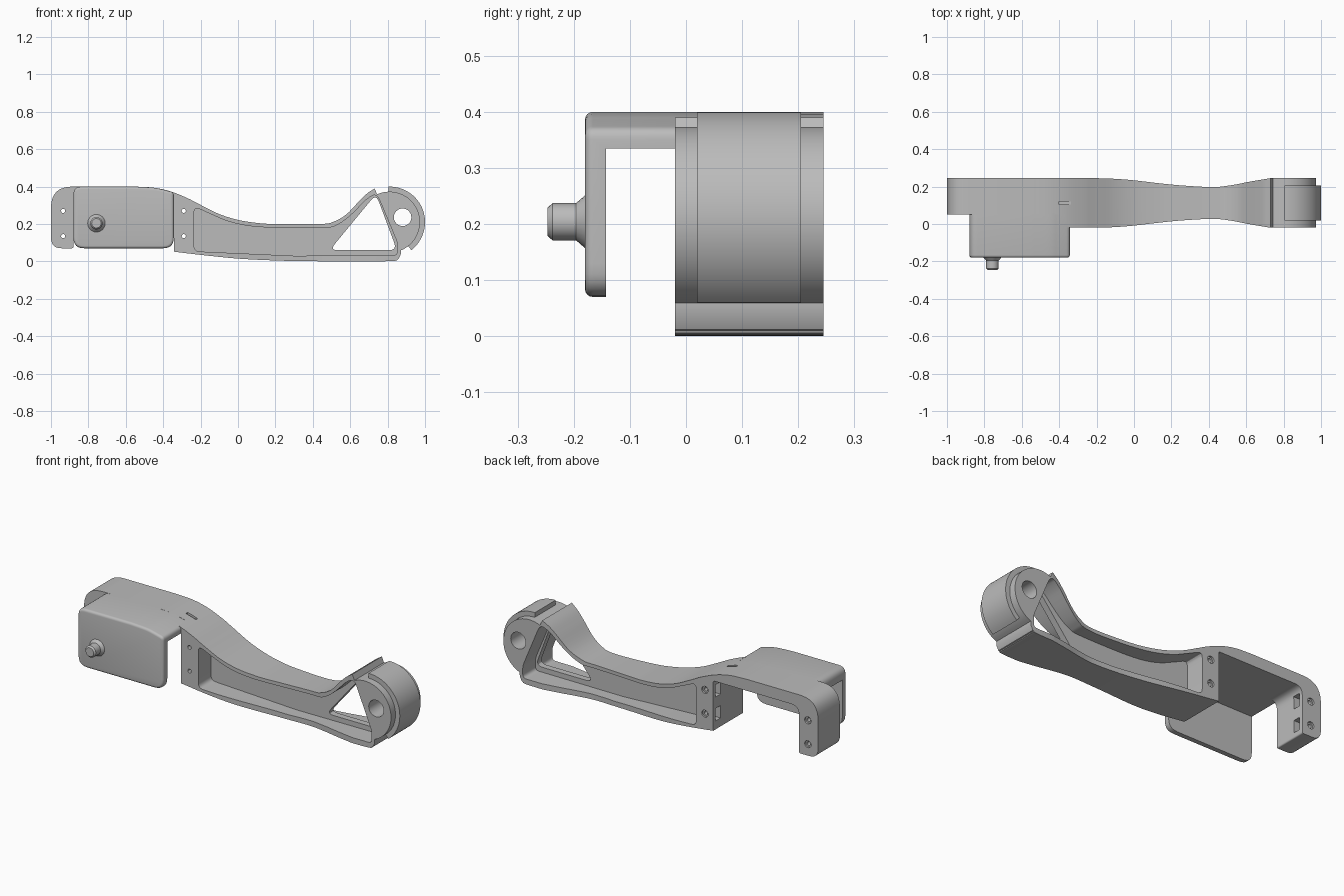
import bpy, bmesh, math
from mathutils import Vector

cube = bpy.data.objects.get("Cube")
if cube:
    bpy.data.objects.remove(cube)

grey = bpy.data.materials.new("plain_grey")
grey.use_nodes = True
COLOUR = (0.5, 0.5, 0.5, 1)
grey.diffuse_color = COLOUR
grey.node_tree.nodes["Principled BSDF"].inputs["Base Color"].default_value = COLOUR
MID = 0.1125   # centre plane of the arm in y


def spline(pts, n=6):
    """Smooth curve through the points."""
    p = [Vector(q) for q in pts]
    p = [2 * p[0] - p[1]] + p + [2 * p[-1] - p[-2]]
    out = []
    for a, b, c, d in zip(p, p[1:], p[2:], p[3:]):
        for i in range(n):
            t = i / n
            out.append(0.5 * (2 * b + (c - a) * t + (2 * a - 5 * b + 4 * c - d) * t * t
                              + (3 * b - a - 3 * c + d) * t ** 3))
    return out + [p[-2]]


def corner(prev, at, nxt, r, n=6):
    """Rounded corner between two edges."""
    prev, at, nxt = Vector(prev), Vector(at), Vector(nxt)
    a = at + (prev - at).normalized() * r
    b = at + (nxt - at).normalized() * r
    k = 0.18
    return [(a * (1 - t) ** 2 + at * 2 * t * (1 - t) + b * t * t) * (1 - k * t * (1 - t))
            + at * (k * t * (1 - t)) for t in (i / n for i in range(n + 1))]


def rounded(pts, r):
    out = []
    for i, p in enumerate(pts):
        out += corner(pts[i - 1], p, pts[(i + 1) % len(pts)], r)
    return out


def arc(cx, cz, r, a0, a1, n=32):
    return [Vector((cx + r * math.cos(math.radians(a0 + (a1 - a0) * i / n)),
                    cz + r * math.sin(math.radians(a0 + (a1 - a0) * i / n)))) for i in range(n + 1)]


def prism(name, outline, lo, hi, axis="y"):
    """Extrude an outline along y (outline in x, z) or z (outline in x, y)."""
    bm = bmesh.new()
    place = (lambda p, h: (p[0], h, p[1])) if axis == "y" else (lambda p, h: (p[0], p[1], h))
    face = bm.faces.new([bm.verts.new(place(p, lo)) for p in outline])
    new = bmesh.ops.extrude_face_region(bm, geom=[face])["geom"]
    shift = (0, hi - lo, 0) if axis == "y" else (0, 0, hi - lo)
    bmesh.ops.translate(bm, vec=shift, verts=[v for v in new if isinstance(v, bmesh.types.BMVert)])
    bmesh.ops.remove_doubles(bm, verts=bm.verts, dist=0.0005)
    bmesh.ops.recalc_face_normals(bm, faces=bm.faces)
    mesh = bpy.data.meshes.new(name)
    bm.to_mesh(mesh)
    bm.free()
    mesh.materials.append(grey)
    obj = bpy.data.objects.new(name, mesh)
    bpy.context.collection.objects.link(obj)
    return obj


def box(x0, x1, y0, y1, z0, z1):
    return prism("cutter", [(x0, z0), (x1, z0), (x1, z1), (x0, z1)], y0, y1)


def rod(x, z, r, y0, y1):
    return prism("cutter", arc(x, z, r, 0, 345, 23), y0, y1)


def activate(obj):
    bpy.ops.object.select_all(action="DESELECT")
    obj.select_set(True)
    bpy.context.view_layer.objects.active = obj


def apply(obj, cutter, op="DIFFERENCE"):
    cutter.hide_render = True
    mod = obj.modifiers.new("shape", "BOOLEAN")
    mod.operation, mod.solver, mod.object = op, "EXACT", cutter
    activate(obj)
    bpy.ops.object.modifier_apply(modifier=mod.name)
    bpy.data.objects.remove(cutter)


def finish(obj, angle=28):
    activate(obj)
    bpy.ops.object.shade_smooth_by_angle(angle=math.radians(angle))


# Arm side outline: clamp leg, bridge, sweeping arm and hub
top = spline([(-0.55, 0.4), (-0.45, 0.394), (-0.36, 0.374), (-0.27, 0.338), (-0.2, 0.302),
              (-0.1, 0.253), (0, 0.222), (0.1, 0.206), (0.2, 0.2), (0.44, 0.2), (0.51, 0.212),
              (0.58, 0.252), (0.65, 0.325), (0.69, 0.363), (0.73, 0.39)])
hub = arc(0.81, 0.21, 0.163, 114, -68)
bottom = spline([(0.858, 0.012), (0.8, 0.001), (0.4, 0.001), (0.2, 0.005), (0, 0.015),
                 (-0.2, 0.035), (-0.342, 0.052)])
outline = (top + hub + [(0.87, 0.036)] + bottom
           + corner((-0.342, 0), (-0.342, 0.335), (-0.9, 0.335), 0.01)
           + corner((-0.342, 0.335), (-0.88, 0.335), (-0.88, 0), 0.05)
           + corner((-0.88, 0.4), (-0.88, 0.07), (-1, 0.07), 0.01)
           + corner((-0.88, 0.07), (-1, 0.07), (-1, 0.4), 0.06)
           + corner((-1, 0), (-1, 0.4), (0, 0.4), 0.12, 10))
arm = prism("arm", outline, -0.1, 0.35)

# Waisted plan shape
waist = spline([(-0.2, 0.1325), (-0.1, 0.129), (0, 0.121), (0.12, 0.107), (0.25, 0.094), (0.42, 0.085),
                (0.52, 0.095), (0.62, 0.114), (0.73, 0.1325)])
plan = ([(-1.1, 0.05), (-0.36, 0.05), (-0.36, -0.02)] + [(x, MID - w) for x, w in waist]
        + [(1.1, -0.02), (1.1, 0.245)] + [(x, MID + w) for x, w in reversed(waist)] + [(-1.1, 0.245)])
apply(arm, prism("cutter", plan, -0.2, 0.6, "z"), "INTERSECT")

# Side pockets leaving a thin central web
pocket = (corner((0, 0.038), (-0.235, 0.055), (-0.235, 0.4), 0.03)
          + corner((-0.235, 0), (-0.235, 0.293), (-0.17, 0.265), 0.035)
          + spline([(-0.15, 0.255), (-0.06, 0.217), (0.05, 0.191), (0.2, 0.18), (0.46, 0.18), (0.53, 0.195),
                    (0.6, 0.245), (0.68, 0.325)])
          + corner((0.68, 0.325), (0.74, 0.37), (0.85, 0.1), 0.045)
          + corner((0.76, 0.33), (0.852, 0.1), (0.852, 0), 0.02)
          + corner((0.852, 0.1), (0.852, 0.032), (0, 0.032), 0.025) + [Vector((0.3, 0.03))])
for y0, y1 in ((-0.3, MID - 0.018), (MID + 0.018, 0.5)):
    apply(arm, prism("cutter", pocket, y0, y1))
apply(arm, prism("cutter", rounded([(0.49, 0.06), (0.738, 0.36), (0.85, 0.06)], 0.045), -0.3, 0.5))

# Pivot hole, screw holes with wide rear ends, and nut slots
apply(arm, rod(0.88, 0.236, 0.047, -0.3, 0.5))
for x, x0, x1 in ((-0.935, -0.92, -0.86), (-0.29, -0.36, -0.305)):
    for z in (0.135, 0.27):
        apply(arm, rod(x, z, 0.011, -0.3, 0.5))
        apply(arm, rod(x, z, 0.02, 0.235, 0.5))
        apply(arm, box(x0, x1, 0.18, 0.225, z - 0.035, z + 0.035))

# Small sight notch on top
apply(arm, box(-0.4, -0.337, MID - 0.008, MID + 0.008, 0.362, 0.5))
finish(arm)

# Front plate with its bridge back to the arm
plate_outline = (corner((0, 0.4), (-0.88, 0.4), (-0.88, 0), 0.045)
                 + corner((-0.88, 0.4), (-0.88, 0.07), (0, 0.07), 0.06)
                 + corner((-1, 0.07), (-0.343, 0.07), (-0.343, 0.4), 0.06)
                 + corner((-0.343, 0), (-0.343, 0.37), (-0.45, 0.394), 0.02)
                 + spline([(-0.4, 0.384), (-0.45, 0.394), (-0.55, 0.4)]))
plate = prism("front_plate", plate_outline, -0.18, 0.05)
bevel = plate.modifiers.new("soft_edge", "BEVEL")
bevel.width, bevel.segments, bevel.limit_method, bevel.angle_limit = 0.014, 4, "ANGLE", 1.0
activate(plate)
bpy.ops.object.modifier_apply(modifier=bevel.name)
for v in plate.data.vertices:      # keep the rear end square where it meets the arm
    if v.co.y > 0:
        v.co.y = 0.06
apply(plate, box(-1.2, 0, -0.143, 0.3, -0.1, 0.335))
finish(plate)

# Peg: turned profile of radius and y
bm = bmesh.new()
prof = [(0, -0.17), (0.047, -0.17), (0.047, -0.18), (0.033, -0.196), (0.033, -0.238), (0.025, -0.247), (0, -0.247)]
verts = [bm.verts.new((-0.757 + r, y, 0.204)) for r, y in prof]
edges = [bm.edges.new(pair) for pair in zip(verts, verts[1:])]
bmesh.ops.spin(bm, geom=verts + edges, cent=(-0.757, 0, 0.204), axis=(0, 1, 0),
               angle=math.tau, steps=24)
bmesh.ops.remove_doubles(bm, verts=bm.verts, dist=0.0001)
bmesh.ops.recalc_face_normals(bm, faces=bm.faces)
mesh = bpy.data.meshes.new("peg")
bm.to_mesh(mesh)
bm.free()
mesh.materials.append(grey)
peg = bpy.data.objects.new("peg", mesh)
bpy.context.collection.objects.link(peg)
finish(peg)

# Raised pad around the hub
pad = prism("hub_pad", arc(0.81, 0.21, 0.19, 92, -52) + arc(0.81, 0.21, 0.158, -52, 92), 0.02, 0.205)
finish(pad)
